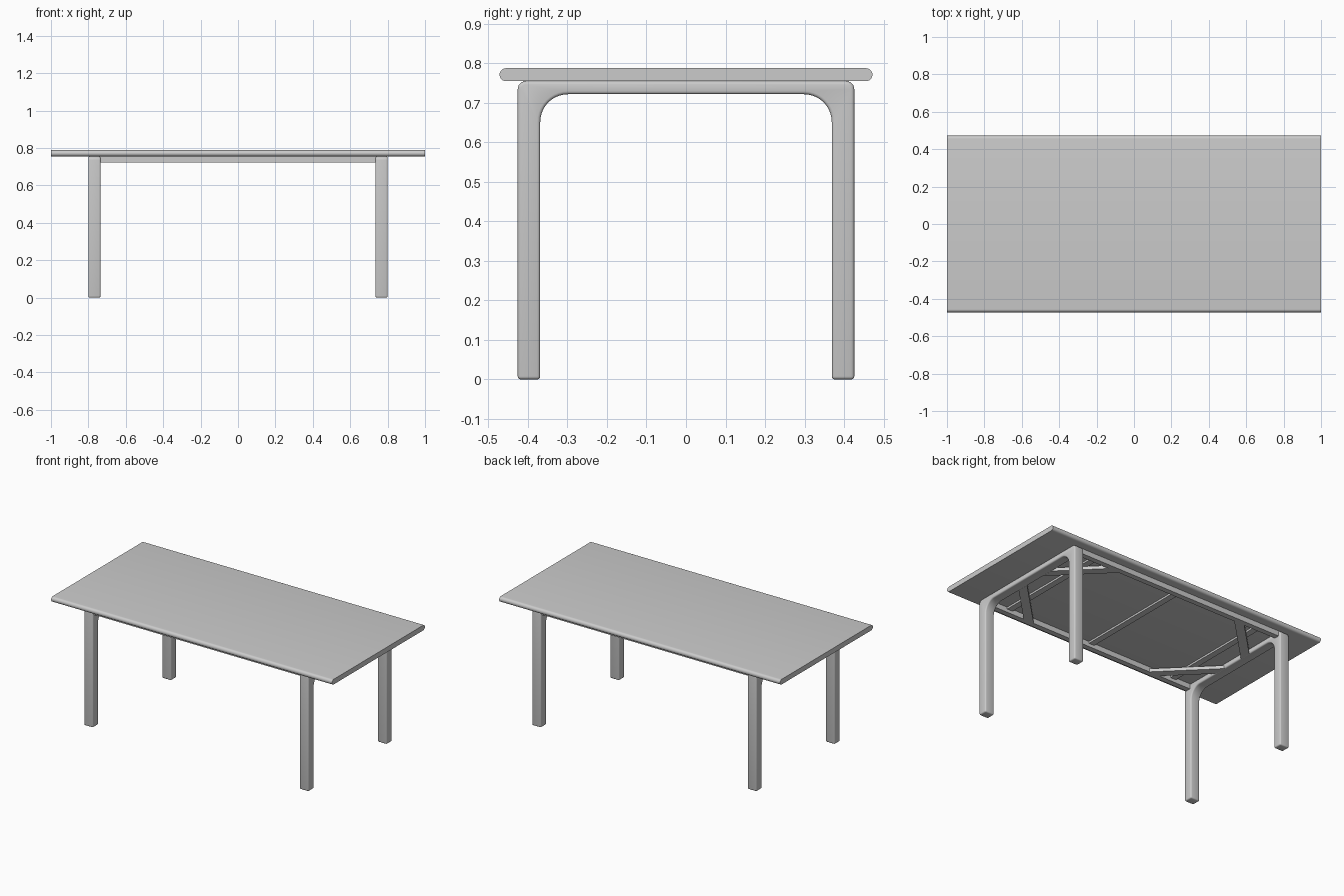
import bpy
import bmesh
from math import sin, cos, pi, radians

cube = bpy.data.objects.get("Cube")
if cube:
    bpy.data.objects.remove(cube, do_unlink=True)

# One grey for the whole table
grey = bpy.data.materials.new("warm_grey")
grey.use_nodes = True
grey.diffuse_color = (0.6, 0.6, 0.6, 1)
grey.node_tree.nodes["Principled BSDF"].inputs["Base Color"].default_value = grey.diffuse_color

TOP, UNDER, APRON = 0.788, 0.755, 0.722   # tabletop top, underside, apron bottom
HALF_X, HALF_Y = 1.0, 0.472
LEG_IN, LEG_OUT = 0.735, 0.80             # frame extent along x
Y_IN, Y_OUT = 0.369, 0.426                # leg extent along y


def prism(name, outline, axis, low, high, bevel=0.0):
    """Extrude a 2D outline along x (outline in y, z) or z (outline in x, y)."""
    def place(p, t):
        return (t, *p) if axis == "x" else (*p, t)
    bm = bmesh.new()
    face = bm.faces.new([bm.verts.new(place(p, low)) for p in outline])
    moved = bmesh.ops.extrude_face_region(bm, geom=[face])["geom"]
    shift = (high - low, 0, 0) if axis == "x" else (0, 0, high - low)
    bmesh.ops.translate(bm, vec=shift, verts=[v for v in moved if isinstance(v, bmesh.types.BMVert)])
    bmesh.ops.recalc_face_normals(bm, faces=bm.faces)
    mesh = bpy.data.meshes.new(name)
    bm.to_mesh(mesh)
    bm.free()
    mesh.materials.append(grey)
    obj = bpy.data.objects.new(name, mesh)
    bpy.context.collection.objects.link(obj)
    bpy.ops.object.select_all(action="DESELECT")
    obj.select_set(True)
    bpy.context.view_layer.objects.active = obj
    if bevel:
        mod = obj.modifiers.new("soft_edges", "BEVEL")
        mod.width, mod.segments = bevel, 3
        mod.limit_method, mod.angle_limit = "ANGLE", radians(40)
        mod.use_clamp_overlap = False
        bpy.ops.object.modifier_apply(modifier=mod.name)
    bpy.ops.object.shade_smooth_by_angle(angle=radians(35))
    return obj


def arc(cy, cz, r, start, end, steps):
    angles = [start + (end - start) * i / steps for i in range(steps + 1)]
    return [(cy + r * cos(a), cz + r * sin(a)) for a in angles]


def bar(name, x0, x1, y0, y1, z0, z1, bevel=0.0):
    return prism(name, [(x0, y0), (x1, y0), (x1, y1), (x0, y1)], "z", z0, z1, bevel)


# Tabletop with fully rounded long edges
r = (TOP - UNDER) / 2
mid = UNDER + r
prism("tabletop", arc(HALF_Y - r, mid, r, -pi / 2, pi / 2, 12)
      + arc(r - HALF_Y, mid, r, pi / 2, 3 * pi / 2, 12), "x", -HALF_X, HALF_X)

# Arched end frames: two legs and a cross beam in one piece
outer, fillet = 0.02, 0.07
half = ([(Y_OUT, 0)] + arc(Y_OUT - outer, UNDER - outer, outer, 0, pi / 2, 6))
inner = arc(Y_IN - fillet, APRON - fillet, fillet, pi / 2, 0, 10) + [(Y_IN, 0)]


def flip(points):
    return [(-y, z) for y, z in reversed(points)]


frame = half + flip(half) + flip(inner) + inner
for side, s in (("left", 1), ("right", -1)):
    low, high = sorted((s * LEG_IN, s * LEG_OUT))
    prism(side + "_leg_frame", frame, "x", low, high, 0.008)

# Long rails between the frames
for side, s in (("front", -1), ("back", 1)):
    y0, y1 = sorted((s * 0.378, s * 0.412))
    bar(side + "_rail", -LEG_IN - 0.01, LEG_IN + 0.01, y0, y1, APRON, UNDER)

# Diagonal corner braces
for end, sx in (("left", 1), ("right", -1)):
    for side, sy in (("front", -1), ("back", 1)):
        pts = [(0.43, 0.38), (0.505, 0.38), (0.74, 0.145), (0.74, 0.07)]
        prism(f"{side}_{end}_brace", [(x * sx, y * sy) for x, y in pts], "z", APRON, 0.743)

# Thin cross battens under the top
for name, x in (("left", 0.61), ("middle", 0), ("right", -0.61)):
    bar(name + "_batten", x - 0.02, x + 0.02, -0.38, 0.38, 0.743, UNDER)
